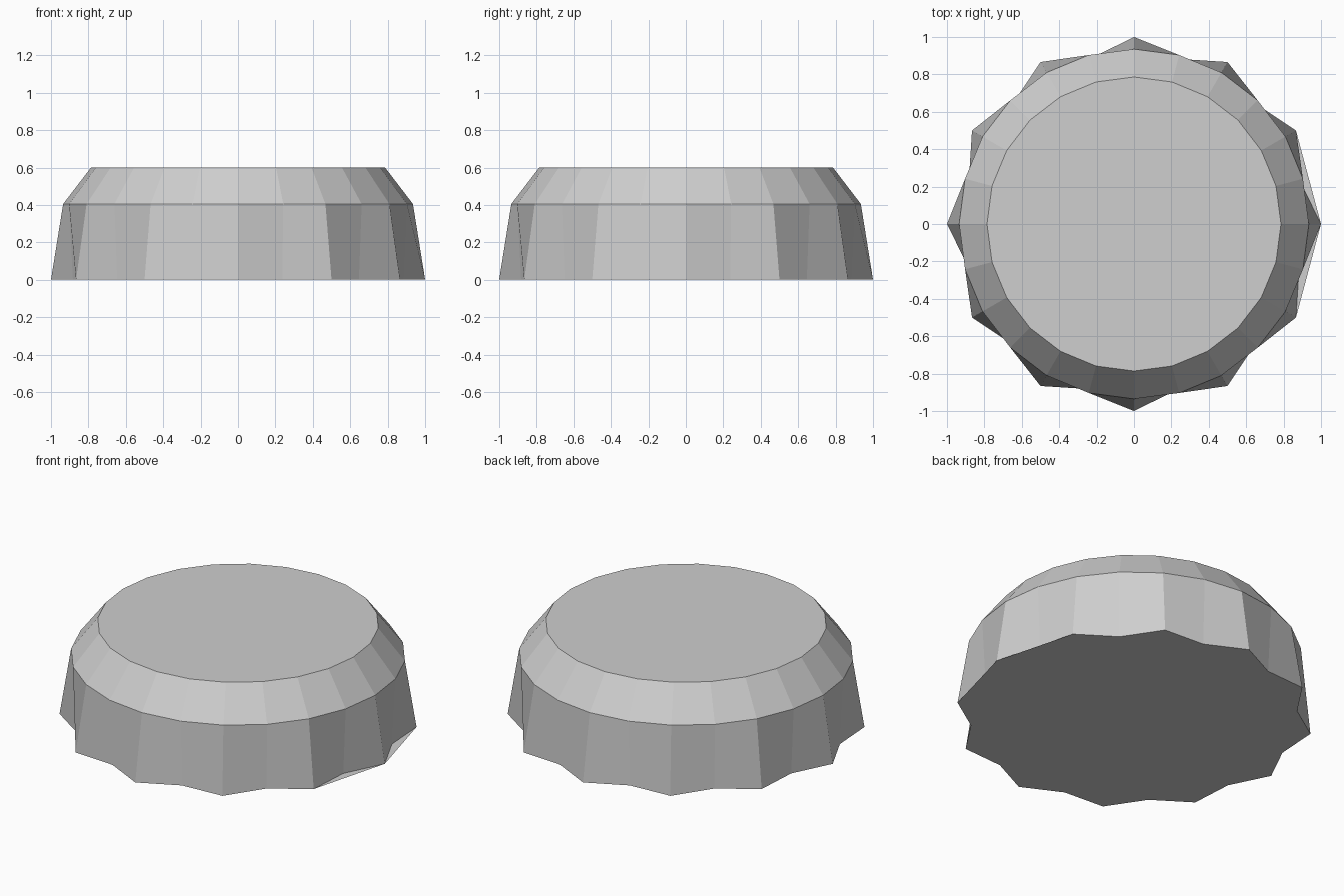
import bpy
import bmesh
from math import cos, sin, tau

SIDES = 24

# Remove the default cube
cube = bpy.data.objects.get("Cube")
if cube:
    bpy.data.objects.remove(cube, do_unlink=True)

# Plain grey metal
grey = bpy.data.materials.new("light_grey")
grey.use_nodes = True
colour = (0.62, 0.62, 0.62, 1)
grey.diffuse_color = colour
grey.node_tree.nodes["Principled BSDF"].inputs["Base Color"].default_value = colour

bm = bmesh.new()


def ring(z, outer, inner):
    """Ring whose corners alternate between two radii."""
    verts = []
    for i in range(SIDES):
        r = inner if i % 2 else outer
        a = tau * i / SIDES
        verts.append(bm.verts.new((r * cos(a), r * sin(a), z)))
    return verts


def bridge(low, high):
    """Quads between two rings, split along the same diagonal all round."""
    for i in range(SIDES):
        j = (i + 1) % SIDES
        bm.faces.new((low[j], high[j], high[i], low[i]))


# Crimped skirt, sloping shoulder and flat top
rim = ring(0, 1, 0.914)
shoulder = ring(0.405, 0.935, 0.935)
crown = ring(0.6, 0.786, 0.786)
bridge(rim, shoulder)
bridge(shoulder, crown)
bm.faces.new(crown)

# Base fan, spanning the two dents beside its first corner
for i in range(1, SIDES - 1):
    bm.faces.new((rim[0], rim[i + 1], rim[i]))

mesh = bpy.data.meshes.new("bottle_cap")
bm.to_mesh(mesh)
bm.free()
mesh.materials.append(grey)
cap = bpy.data.objects.new("bottle_cap", mesh)
bpy.context.collection.objects.link(cap)
